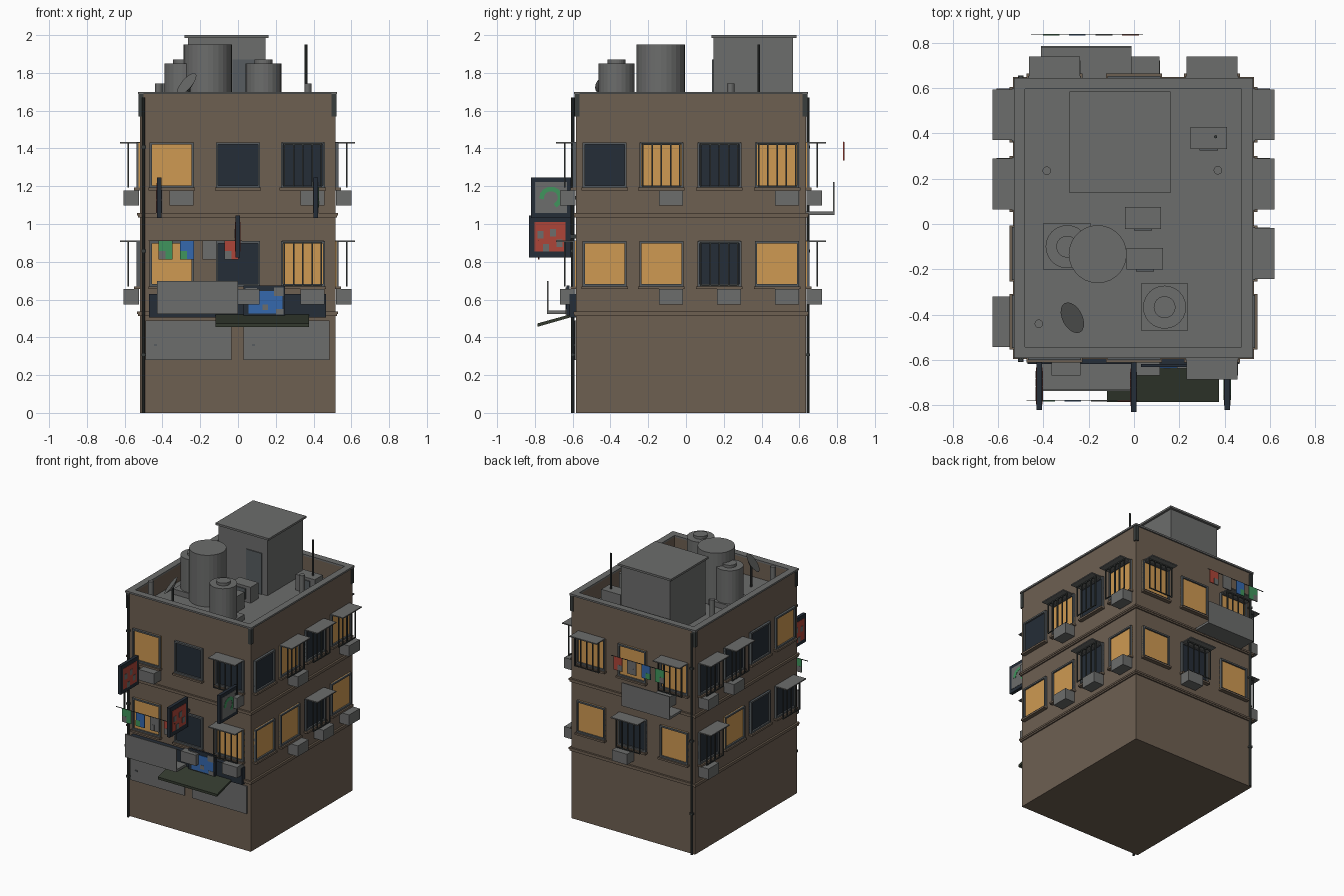
import bpy, bmesh, math
from mathutils import Matrix, Vector

if "Cube" in bpy.data.objects:
    bpy.data.objects.remove(bpy.data.objects["Cube"])

COLORS = {
    "wall_brown": (0.155, 0.115, 0.083), "grey": (0.15, 0.153, 0.15),
    "frame_grey": (0.095, 0.108, 0.115), "lit_window": (0.62, 0.32, 0.085),
    "navy": (0.018, 0.026, 0.038), "dark_metal": (0.04, 0.047, 0.045),
    "awning_green": (0.033, 0.042, 0.028), "red": (0.42, 0.06, 0.04),
    "green": (0.05, 0.30, 0.11), "blue": (0.035, 0.14, 0.42)}
MATS = {}
for n, c in COLORS.items():
    MATS[n] = bpy.data.materials.new(n)
    MATS[n].diffuse_color = (*c, 1)

parts = {}  # (part name, material) -> bmesh


def mesh(name, mat):
    return parts.setdefault((name, mat), bmesh.new())


def box(name, mat, x0, x1, y0, y1, z0, z1):
    m = Matrix.Translation(((x0 + x1) / 2, (y0 + y1) / 2, (z0 + z1) / 2)) @ \
        Matrix.Diagonal((abs(x1 - x0), abs(y1 - y0), abs(z1 - z0), 1))
    bmesh.ops.create_cube(mesh(name, mat), size=1, matrix=m)


def cyl(name, mat, x, y, z0, z1, r, seg=24):
    bmesh.ops.create_cone(mesh(name, mat), cap_ends=True, segments=seg, radius1=r, radius2=r,
                          depth=z1 - z0, matrix=Matrix.Translation((x, y, (z0 + z1) / 2)))


# wall planes: left, right, front, back
L, R, F, B = -0.52, 0.515, -0.582, 0.635


def on_wall(face, name, mat, u0, u1, d0, d1, z0, z1):
    """Box on a wall: u runs along the wall, d is the distance outward."""
    if face == "front":
        box(name, mat, u0, u1, F - d1, F - d0, z0, z1)
    elif face == "back":
        box(name, mat, u0, u1, B + d0, B + d1, z0, z1)
    elif face == "right":
        box(name, mat, R + d0, R + d1, u0, u1, z0, z1)
    else:
        box(name, mat, L - d1, L - d0, u0, u1, z0, z1)


def ring(name, mat, out, wid, z0, z1):
    """Rectangular ring around the plan."""
    a, b, c, d = L - out, R + out, F - out, B + out
    box(name, mat, a, b, c, c + wid, z0, z1)
    box(name, mat, a, b, d - wid, d, z0, z1)
    box(name, mat, a, a + wid, c + wid, d - wid, z0, z1)
    box(name, mat, b - wid, b, c + wid, d - wid, z0, z1)


# main block, parapet, cap, floor bands, roof deck
box("building_body", "wall_brown", L, R, F, B, 0, 1.555)
ring("parapet", "wall_brown", 0, 0.035, 1.555, 1.687)
ring("parapet_cap", "grey", 0.01, 0.05, 1.687, 1.70)
box("roof_deck", "grey", L + 0.03, R - 0.03, F + 0.03, B - 0.03, 1.55, 1.56)
for z in (0.525, 1.047):
    ring("floor_band", "wall_brown", 0.010, 0.02, z - 0.012, z - 0.001)
    ring("floor_band", "wall_brown", 0.014, 0.03, z - 0.001, z + 0.012)
for x in (L + 0.006, R - 0.006):
    for y in (F + 0.006, B - 0.006):
        box("corner_bracket", "dark_metal", x - .013, x + .013, y - .013, y + .013, 1.57, 1.69)

# windows


def window(face, u, zc, lit, bars, ac):
    h, z0, z1 = 0.117, zc - 0.12, zc + 0.12
    on_wall(face, "window_pane", "lit_window" if lit else "navy", u - h, u + h, 0, 0.006, z0, z1)
    for s in (-1, 1):
        a = u + s * (h - 0.006)
        on_wall(face, "window_frame", "frame_grey", a - 0.006, a + 0.006, 0, 0.018, z0, z1)
    for a in (z0, z1 - 0.012):
        on_wall(face, "window_frame", "frame_grey", u - h + .012, u + h - .012, 0, 0.018, a, a + 0.012)
    on_wall(face, "window_sill", "wall_brown", u - h - .006, u + h + .006, 0, 0.03, z0 - 0.014, z0)
    if bars:
        for i in range(5):
            b = u + (i - 2) * 0.049
            on_wall(face, "window_bars", "dark_metal", b - .004, b + .004, .056, .064, z0, z1 - .004)
        for a in (z0, z1 - 0.014):
            on_wall(face, "window_bars", "dark_metal", u - .1, u + .1, .057, .063, a, a + 0.007)
        on_wall(face, "window_canopy", "grey", u - .112, u + .112, 0, .105, z1 - .006, z1 + .002)
    if ac:
        on_wall(face, "air_conditioner", "grey", u - .012, u + .115, .004, .086, z0 - .095, z0 - .014)


# one code per window: L lit, D dark, b bars and canopy, a air conditioner
XS, YS = (-0.351, 0.0, 0.344), (-0.431, -0.13, 0.177, 0.482)
PLAN = {"front": (XS, "La D Dba", "L Da Lba"),
        "back": (XS, "Lba L Lb", "L Dba L"),
        "right": (YS, "D Lba Db Lba", "L La Dba La"),
        "left": (YS, "L D Dba Dba", "Db D L Dba")}
for face, (us, up, low) in PLAN.items():
    for zc, row in ((1.312, up), (0.79, low)):
        for u, code in zip(us, row.split()):
            window(face, u, zc, "L" in code, "b" in code, "a" in code)

# balconies with washing lines
CLOTHES = ((-0.385, "green", "grey"), (-0.27, "blue", "green"),
           (-0.152, "grey", "grey"), (-0.035, "red", "grey"))
for face, x0, x1, zb, depth, dx, dc in (("front", -0.43, 0, 0.523, 0.155, 0, 0.198),
                                       ("back", -0.41, -0.01, 1.047, 0.15, 0.02, 0.2)):
    on_wall(face, "balcony_slab", "grey", x0, x1, 0, depth, zb, zb + 0.018)
    on_wall(face, "balcony_panel", "grey", x0, x1, depth - .008, depth, zb, zb + 0.175)
    zl = zb + 0.388
    on_wall(face, "washing_line", "dark_metal", -0.475 + dx, 0.02 + dx, dc - .002, dc + .002, zl - .002, zl + .002)
    for cx, m1, m2 in CLOTHES:
        cx += dx
        on_wall(face, "laundry", m1, cx - .037, cx + .037, dc - .003, dc + .003, zl - 0.1, zl)
        on_wall(face, "laundry_patch", m2, cx - .037, cx, dc - .004, dc + .004, zl - 0.1, zl - 0.055)

# shop front: shutters, long sign board, picture panel
for a, b in ((-0.49, -0.035), (0.03, 0.485)):
    on_wall("front", "shop_shutter", "grey", a, b, 0, 0.008, 0.28, 0.49)
    on_wall("front", "shutter_handle", "frame_grey", a + .045, a + .06, 0.008, .014, .355, .365)
on_wall("front", "sign_board", "navy", -0.47, 0.465, 0, 0.035, 0.505, 0.63)
on_wall("front", "picture_panel", "navy", 0.03, 0.25, 0.035, 0.05, 0.51, 0.675)
for m, a, b, c, d, e in (("blue", .055, .235, .525, .645, .053), ("grey", .04, .1, .585, .66, .055),
                         ("grey", .19, .24, .62, .665, .055), ("grey", .13, .16, .545, .575, .055),
                         ("grey", .2, .24, .52, .55, .055)):
    on_wall("front", "picture_" + m, m, a, b, .05, e, c, d)

# sloped awning
bm = mesh("awning", "awning_green")
prof = [(-0.59, 0.528), (-0.785, 0.474), (-0.785, 0.456), (-0.59, 0.512)]
v = [[bm.verts.new((x, y, z)) for y, z in prof] for x in (-0.12, 0.375)]
bm.faces.new(v[0])
bm.faces.new(v[1][::-1])
for i in range(4):
    j = (i + 1) % 4
    bm.faces.new((v[0][i], v[1][i], v[1][j], v[0][j]))

# projecting blade signs with abstract pictures on both sides
for x, y0, z0, z1, col in ((-0.418, -0.82, 1.032, 1.247, "red"), (-0.002, -0.83, 0.822, 1.045, "red"),
                           (0.412, -0.82, 1.032, 1.247, "green")):
    y1 = -0.61
    box("blade_sign", "navy", x - .012, x + .012, y0, y1, z0, z1)
    box("blade_bracket", "dark_metal", x - .006, x + .006, y1, F, (z0 + z1) / 2 - .01, (z0 + z1) / 2 + .01)
    yc, zc = (y0 + y1) / 2, (z0 + z1) / 2
    if col == "red":
        box("sign_picture_red", "red", x - .014, x + .014, yc - .082, yc + .082, zc - .078, zc + .078)
        for dy, dz in ((-.05, .01), (.015, .02), (.05, -.035), (-.02, -.06)):
            box("sign_patch", "grey", x - .016, x + .016, yc + dy - .016, yc + dy + .016,
                zc + dz - .02, zc + dz + .02)
    else:
        box("sign_picture_back", "grey", x - .014, x + .014, yc - .085, yc + .085, zc - .082, zc + .082)
        for i in range(9):
            a = math.radians(170 - i * 27)
            p = Vector((x, yc + .048 * math.cos(a), zc + .045 * math.sin(a)))
            m = Matrix.Translation(p) @ Matrix.Rotation(a, 4, "X") @ Matrix.Diagonal((.032, .024, .03, 1))
            bmesh.ops.create_cube(mesh("sign_picture_green", "green"), size=1, matrix=m)

# drain pipes
for y in (-0.6, 0.646):
    cyl("drain_pipe", "dark_metal", -0.5, y, 0, 1.67, 0.009, 10)
    for z in (0.3, 0.85, 1.4):
        box("pipe_clip", "dark_metal", -0.512, -0.488, y - .01, y + .01, z, z + .015)

# stair house
box("stair_house", "grey", -0.265, 0.145, 0.145, 0.567, 1.555, 1.985)
box("stair_house_roof", "grey", -0.284, 0.162, 0.136, 0.585, 1.985, 2.0)
box("stair_door", "frame_grey", -0.03, 0.1, 0.138, 0.146, 1.56, 1.87)

# water tanks
cyl("large_tank", "grey", -0.16, -0.133, 1.56, 1.95, 0.128, 28)
for x, y in ((0.135, -0.367), (-0.295, -0.1)):
    box("tank_stand", "grey", x - .104, x + .104, y - .104, y + .104, 1.56, 1.60)
    cyl("small_tank", "grey", x, y, 1.60, 1.85, 0.095)
    cyl("tank_lid", "grey", x, y, 1.85, 1.87, 0.048)

# roof units, antenna and vents
for x, y in ((0.04, 0.027), (0.048, -0.153), (0.33, 0.38)):
    box("roof_unit", "grey", x - .08, x + .08, y - .048, y + .048, 1.56, 1.68)
    box("roof_unit_grille", "frame_grey", x - .04, x + .04, y - .056, y - .047, 1.58, 1.66)
cyl("antenna", "dark_metal", 0.36, 0.385, 1.56, 1.95, 0.007, 8)
for x, y in ((-0.385, 0.235), (0.37, 0.237), (-0.42, -0.44)):
    cyl("roof_vent", "grey", x, y, 1.56, 1.745, 0.019, 12)

# satellite dish
n = Vector((-0.70, -0.37, 0.60))
rot = n.to_track_quat("Z", "Y").to_matrix().to_4x4()
bmesh.ops.create_cone(mesh("satellite_dish", "grey"), cap_ends=True, segments=20, radius1=0.03,
                      radius2=0.073, depth=0.02, matrix=Matrix.Translation((-0.265, -0.41, 1.735)) @ rot)
cyl("dish_pole", "dark_metal", -0.26, -0.408, 1.56, 1.73, 0.008, 8)

# turn the collected parts into objects
for (name, mat), bm in parts.items():
    bmesh.ops.recalc_face_normals(bm, faces=bm.faces)
    label = name if sum(k[0] == name for k in parts) == 1 else name + "_" + mat
    me = bpy.data.meshes.new(label)
    bm.to_mesh(me)
    bm.free()
    me.materials.append(MATS[mat])
    bpy.context.scene.collection.objects.link(bpy.data.objects.new(label, me))

for m in bpy.data.materials:
    if m.users and not m.is_grease_pencil:
        m.use_nodes = True
        m.node_tree.nodes["Principled BSDF"].inputs["Base Color"].default_value = m.diffuse_color
